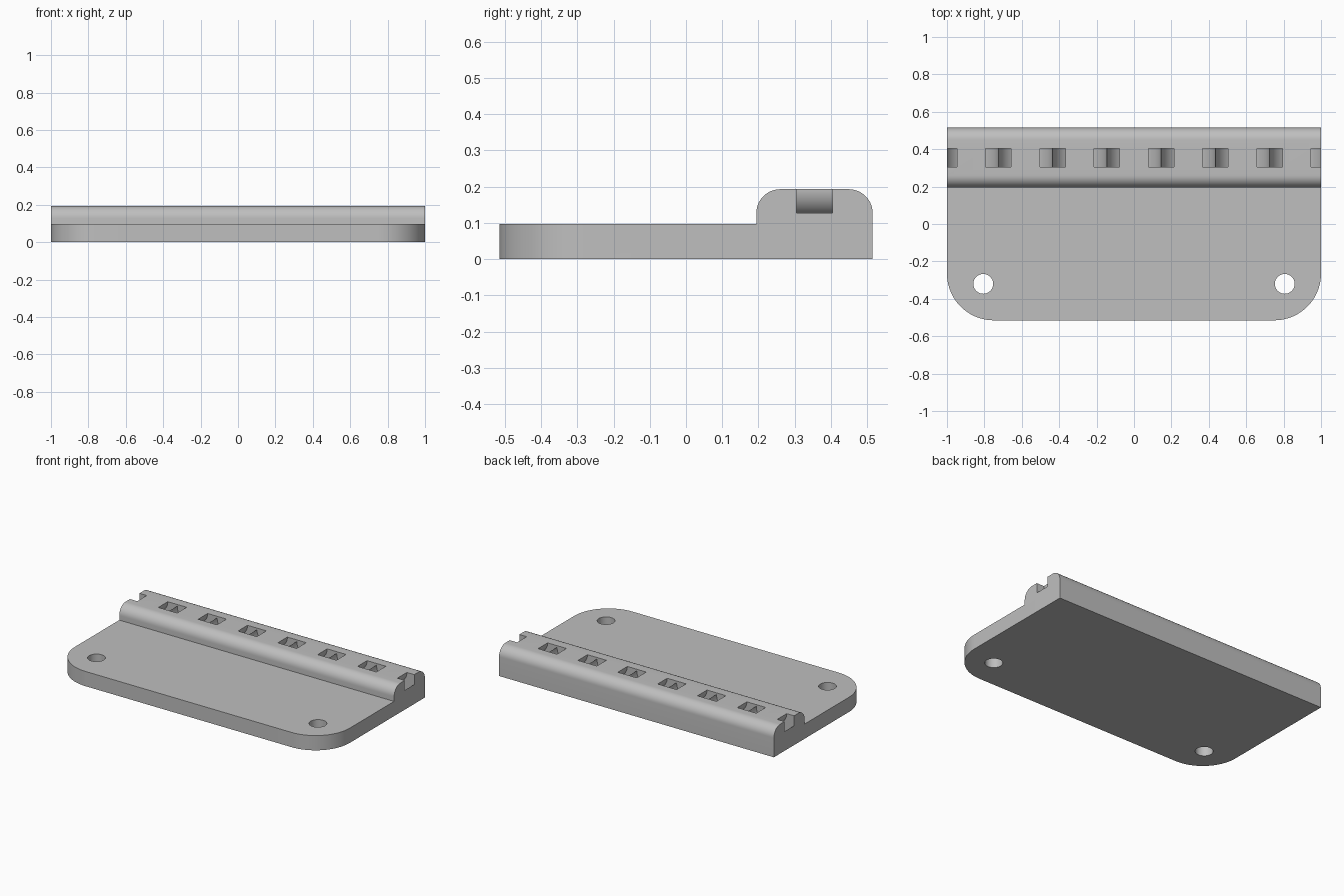
import bpy, bmesh, math

if "Cube" in bpy.data.objects:
    bpy.data.objects.remove(bpy.data.objects["Cube"])

DEPTH, PLATE_H, RAIL_H, RAIL_Y = 0.515, 0.097, 0.193, 0.194
RAIL_R, CORNER_R = 0.066, 0.25

grey = bpy.data.materials.new("plain grey")
grey.diffuse_color = (0.52, 0.52, 0.52, 1)
grey.use_nodes = True
grey.node_tree.nodes["Principled BSDF"].inputs["Base Color"].default_value = grey.diffuse_color


def add_object(name, bm):
    bmesh.ops.recalc_face_normals(bm, faces=bm.faces)
    mesh = bpy.data.meshes.new(name)
    bm.to_mesh(mesh)
    bm.free()
    mesh.materials.append(grey)
    ob = bpy.data.objects.new(name, mesh)
    bpy.context.collection.objects.link(ob)
    return ob


def arc(cy, cz, r, a0, a1, n=12):
    steps = [math.radians(a0 + (a1 - a0) * i / n) for i in range(n + 1)]
    return [(cy + r * math.cos(a), cz + r * math.sin(a)) for a in steps]


# Plate and rail: one side profile swept along x
profile = [(-DEPTH, 0), (DEPTH, 0)]
profile += arc(DEPTH - RAIL_R, RAIL_H - RAIL_R, RAIL_R, 0, 90)
profile += arc(RAIL_Y + RAIL_R, RAIL_H - RAIL_R, RAIL_R, 90, 180)
profile += [(RAIL_Y, PLATE_H), (-DEPTH, PLATE_H)]
bm = bmesh.new()
face = bm.faces.new([bm.verts.new((-1, y, z)) for y, z in profile])
swept = bmesh.ops.extrude_face_region(bm, geom=[face])["geom"]
bmesh.ops.translate(bm, vec=(2, 0, 0),
                    verts=[g for g in swept if isinstance(g, bmesh.types.BMVert)])
# Rounded front corners
corners = [e for e in bm.edges
           if all(v.co.y < -DEPTH + 0.001 for v in e.verts)
           and abs(e.verts[0].co.x - e.verts[1].co.x) < 0.001]
bmesh.ops.bevel(bm, geom=corners, offset=CORNER_R, offset_type='OFFSET',
                segments=20, profile=0.5, affect='EDGES')
body = add_object("mounting_plate_with_rail", bm)


# Screw hole cutter
def hole_cutter():
    bm = bmesh.new()
    for x in (-0.806, 0.806):
        new = bmesh.ops.create_cone(bm, cap_ends=True, segments=48, radius1=0.053,
                                    radius2=0.053, depth=0.4)["verts"]
        bmesh.ops.translate(bm, verts=new, vec=(x, -0.32, 0.05))
    return add_object("screw_hole_cutter", bm)


# Curved tie tunnel cutter: rings whose axis runs along y
def tunnel_cutter(name, centres, inner=0.0765, outer=0.1455, y0=0.305, y1=0.404, n=64):
    bm = bmesh.new()
    for cx in centres:
        rings = []
        for i in range(n):
            a = 2 * math.pi * (i + 0.5) / n
            rings.append([bm.verts.new((cx + r * math.cos(a), y, RAIL_H + r * math.sin(a)))
                          for r, y in ((inner, y0), (outer, y0), (outer, y1), (inner, y1))])
        for i in range(n):
            p, q = rings[i], rings[(i + 1) % n]
            for k in range(4):
                bm.faces.new((p[k], p[(k + 1) % 4], q[(k + 1) % 4], q[k]))
    return add_object(name, bm)


cutters = [hole_cutter(),
           tunnel_cutter("even_tunnel_cutter", [-0.58, 0, 0.58]),
           tunnel_cutter("odd_tunnel_cutter", [-0.87, -0.29, 0.29, 0.87])]

bpy.context.view_layer.objects.active = body
body.select_set(True)
for cutter in cutters:
    mod = body.modifiers.new(cutter.name, 'BOOLEAN')
    mod.operation, mod.solver, mod.object = 'DIFFERENCE', 'EXACT', cutter
    bpy.ops.object.modifier_apply(modifier=mod.name)
for cutter in cutters:
    bpy.data.objects.remove(cutter)

bpy.ops.object.shade_smooth_by_angle(angle=math.radians(30))
